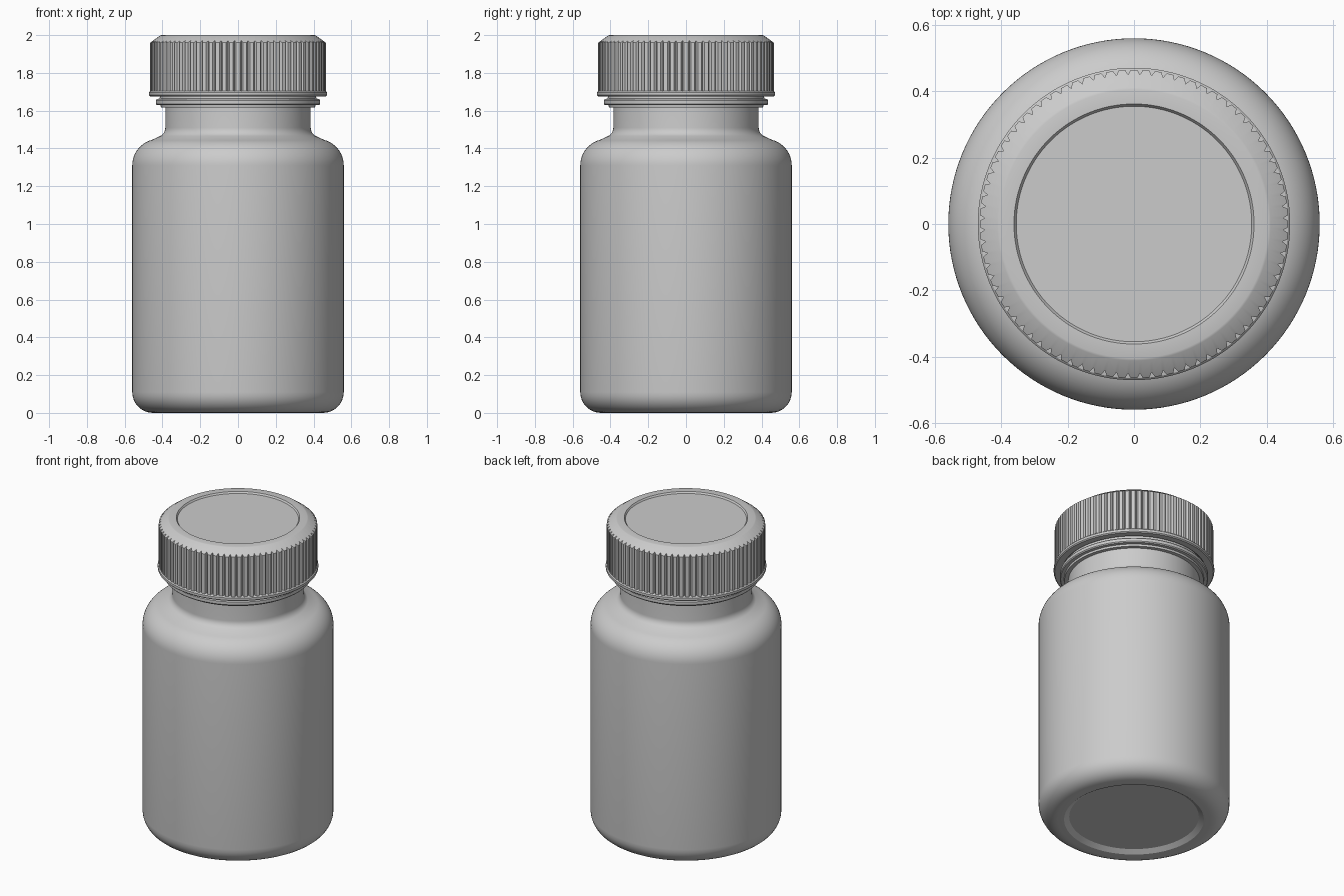
import bpy
import bmesh
from math import sin, cos, pi, radians

cube = bpy.data.objects.get("Cube")
if cube:
    bpy.data.objects.remove(cube)

SEGMENTS = 128
TEETH = 80

plastic = bpy.data.materials.new("grey plastic")
plastic.use_nodes = True
grey = (0.6, 0.6, 0.6, 1)
plastic.diffuse_color = grey
plastic.node_tree.nodes["Principled BSDF"].inputs["Base Color"].default_value = grey


def arc(cx, cz, r, start, end, steps=8):
    """Profile points along an arc, angles in degrees."""
    angles = [radians(start + (end - start) * i / steps) for i in range(steps + 1)]
    return [(cx + r * cos(a), cz + r * sin(a)) for a in angles]


def finish(name, bm, sharp=30):
    bmesh.ops.recalc_face_normals(bm, faces=bm.faces)
    mesh = bpy.data.meshes.new(name)
    bm.to_mesh(mesh)
    bm.free()
    mesh.materials.append(plastic)
    obj = bpy.data.objects.new(name, mesh)
    bpy.context.collection.objects.link(obj)
    bpy.ops.object.select_all(action='DESELECT')
    obj.select_set(True)
    bpy.context.view_layer.objects.active = obj
    bpy.ops.object.shade_smooth_by_angle(angle=radians(sharp))
    return obj


def bridge(bm, rings, closed=False):
    """Join consecutive vertex rings with quads."""
    pairs = list(zip(rings, rings[1:]))
    if closed:
        pairs.append((rings[-1], rings[0]))
    for low, high in pairs:
        n = len(low)
        for i in range(n):
            j = (i + 1) % n
            bm.faces.new((low[i], low[j], high[j], high[i]))


def lathe(name, profile, closed=False):
    """Revolve a radius/height profile; open profiles get end caps."""
    bm = bmesh.new()
    rings = [[bm.verts.new((r * cos(2 * pi * i / SEGMENTS), r * sin(2 * pi * i / SEGMENTS), z))
              for i in range(SEGMENTS)] for r, z in profile]
    bridge(bm, rings, closed)
    if not closed:
        bm.faces.new(rings[0])
        bm.faces.new(rings[-1])
    return finish(name, bm)


# Bottle: recessed base, rounded foot, straight wall, shoulder and neck
bottle = [(0.38, 0.02), (0.41, 0.0)]
bottle += arc(0.45, 0.11, 0.11, -90, 0)
bottle += arc(0.42, 1.31, 0.14, 0, 75, 12)
bottle += arc(0.435, 1.51, 0.05, 240, 180, 6)
bottle += [(0.385, 1.72)]
lathe("bottle", bottle)

# Stepped bead around the neck
lathe("neck_bead", [(0.38, 1.617), (0.408, 1.617), (0.41, 1.63), (0.43, 1.63), (0.435, 1.636),
                    (0.435, 1.655), (0.43, 1.661), (0.415, 1.665), (0.41, 1.69), (0.38, 1.69)], True)

# Flange around the foot of the cap
lathe("cap_flange", [(0.425, 1.676), (0.465, 1.676), (0.471, 1.682), (0.471, 1.697),
                     (0.465, 1.703), (0.38, 1.72)], True)

# Cap: vertical V grooves running out into the chamfer, shallow recess on top
bm = bmesh.new()
lower, upper, rim = [], [], []
for t in range(TEETH):
    for offset, r, z in ((-0.27, 0.465, 1.96), (0.27, 0.465, 1.96), (0.5, 0.45, 1.971)):
        a = 2 * pi * (t + offset) / TEETH
        lower.append(bm.verts.new((r * cos(a), r * sin(a), 1.695)))
        upper.append(bm.verts.new((r * cos(a), r * sin(a), z)))
        rim.append(a)
tops = [[bm.verts.new((r * cos(a), r * sin(a), z)) for a in rim]
        for r, z in ((0.412, 1.998), (0.405, 2.0), (0.362, 2.0), (0.355, 1.99))]
bridge(bm, [lower, upper] + tops)
bm.faces.new(lower)
bm.faces.new(tops[-1])
finish("ribbed_cap", bm, 25)
